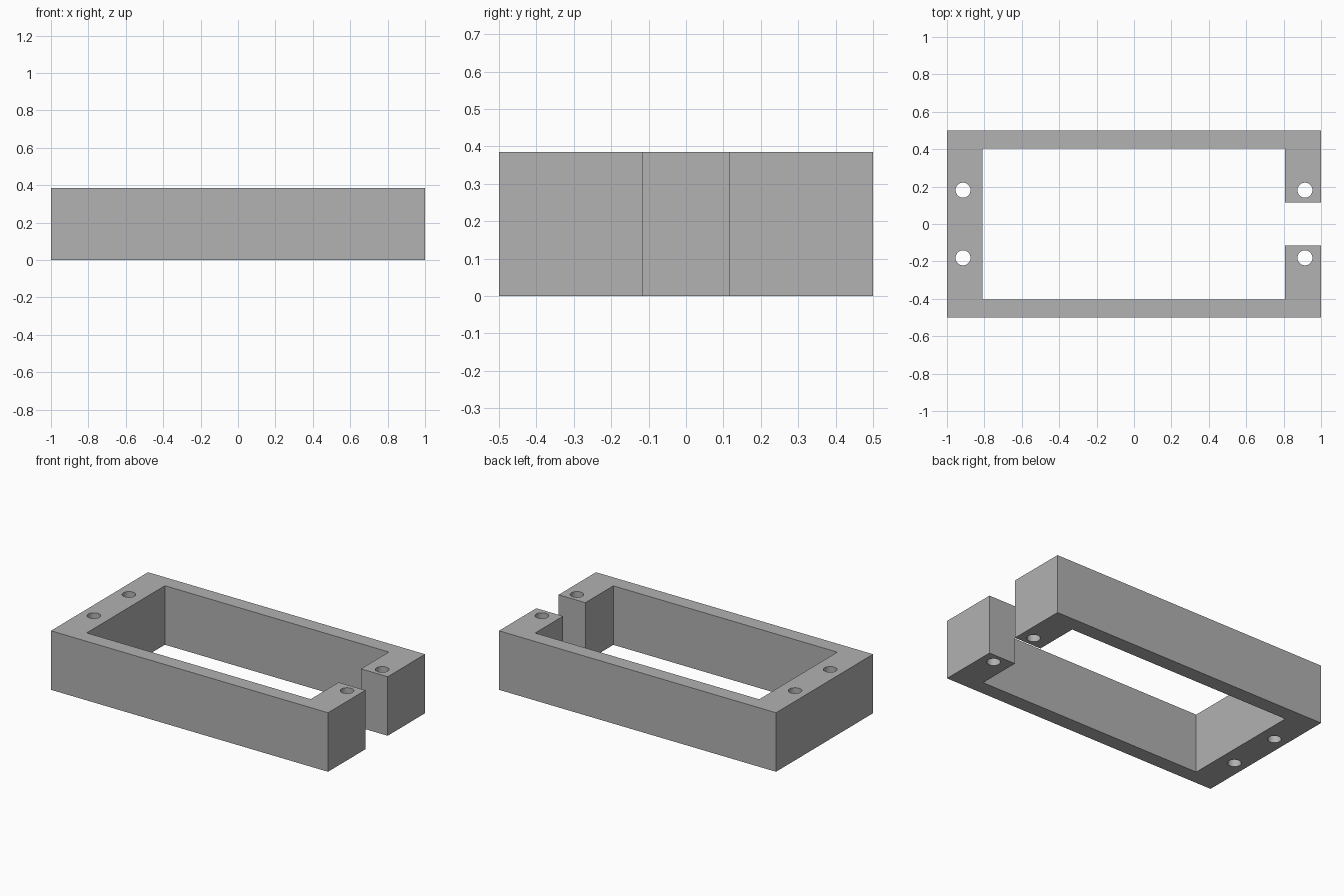
import bpy
from mathutils import Vector

if "Cube" in bpy.data.objects:
    bpy.data.objects.remove(bpy.data.objects["Cube"], do_unlink=True)

HEIGHT = 0.385
HOLE_RADIUS = 0.04

grey = bpy.data.materials.new("plain_grey")
grey.use_nodes = True
colour = (0.445, 0.445, 0.445, 1)
grey.diffuse_color = colour
grey.node_tree.nodes["Principled BSDF"].inputs["Base Color"].default_value = colour


def box(name, low, high):
    """Box between two opposite corners."""
    low, high = Vector(low), Vector(high)
    bpy.ops.mesh.primitive_cube_add(size=1, location=(low + high) / 2)
    obj = bpy.context.object
    obj.name = name
    obj.scale = high - low
    bpy.ops.object.transform_apply(location=True, rotation=False, scale=True)
    obj.data.materials.append(grey)
    return obj


def cut(target, cutter):
    """Subtract the cutter, then discard it."""
    cutter.hide_render = True
    mod = target.modifiers.new("cut", "BOOLEAN")
    mod.operation = "DIFFERENCE"
    mod.solver = "EXACT"
    mod.object = cutter
    bpy.context.view_layer.objects.active = target
    bpy.ops.object.modifier_apply(modifier=mod.name)
    bpy.data.objects.remove(cutter, do_unlink=True)


# Outer block with a rectangular opening and a slot through the left end
frame = box("open_frame", (-1, -0.5, 0), (1, 0.5, HEIGHT))
cut(frame, box("opening_cutter", (-0.81, -0.403, -0.1), (0.807, 0.403, HEIGHT + 0.1)))
cut(frame, box("slot_cutter", (0.7, -0.115, -0.1), (1.1, 0.115, HEIGHT + 0.1)))

# Four vertical screw holes in the end walls
for x in (-0.914, 0.914):
    for y in (-0.181, 0.181):
        bpy.ops.mesh.primitive_cylinder_add(
            vertices=48, radius=HOLE_RADIUS, depth=1, location=(x, y, HEIGHT / 2))
        hole = bpy.context.object
        hole.name = "screw_hole_cutter"
        hole.data.materials.append(grey)
        cut(frame, hole)

# Smooth hole walls, sharp frame edges
bpy.ops.object.select_all(action="DESELECT")
frame.select_set(True)
bpy.context.view_layer.objects.active = frame
bpy.ops.object.shade_smooth_by_angle()
